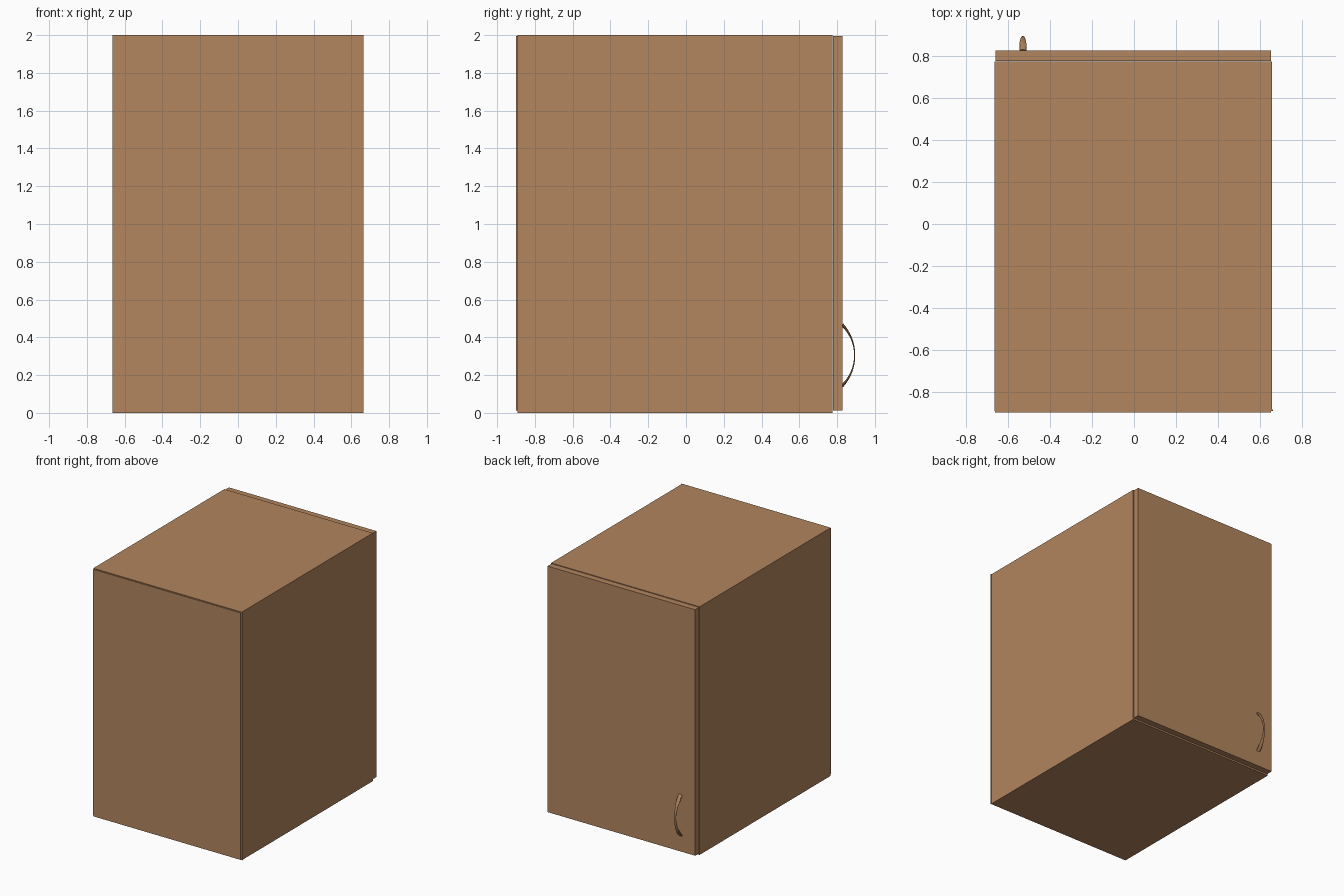
import bpy, bmesh, math

if "Cube" in bpy.data.objects:
    bpy.data.objects.remove(bpy.data.objects["Cube"])

wood = bpy.data.materials.new("warm wood")
wood.diffuse_color = (0.445, 0.235, 0.112, 1)
wood.use_nodes = True
wood.node_tree.nodes["Principled BSDF"].inputs["Base Color"].default_value = wood.diffuse_color


def finish(name, bm):
    bmesh.ops.recalc_face_normals(bm, faces=bm.faces[:])
    me = bpy.data.meshes.new(name)
    bm.to_mesh(me)
    bm.free()
    me.materials.append(wood)
    ob = bpy.data.objects.new(name, me)
    bpy.context.collection.objects.link(ob)
    return ob


def board(name, x, y, z):
    """Box spanning the given (min, max) ranges."""
    bm = bmesh.new()
    bmesh.ops.create_cube(bm, size=1)
    for v in bm.verts:
        v.co = [(lo + hi) / 2 + c * (hi - lo)
                for c, (lo, hi) in zip(v.co, (x, y, z))]
    return finish(name, bm)


T = 0.05                                  # board thickness
L, R = -0.665, 0.659                      # carcass width
B, F = -0.893, 0.776                      # carcass depth

# Carcass
board("left_side", (L, L + T), (B, F), (0, 2))
board("right_side", (R - T, R), (B, F), (0, 2))
board("bottom_board", (L + T, R - T), (B, F), (0, T))
board("top_board", (L + T, R - T), (B, F), (2 - T, 2))

# Thin back board with the narrow lip along its right edge
board("back_panel", (-0.662, 0.653), (-0.9, B), (0.012, 1.994))
board("back_lip", (R, 0.664), (B, B + 0.008), (0, 2))

# Door
board("door", (-0.661, 0.654), (F + 0.002, 0.828), (0.012, 1.995))

# Bow handle: elliptical sections, broad at the ends and slim in the middle
bm = bmesh.new()
N, S = 24, 12
cx, cz, y0 = -0.53, 0.305, 0.826
rings = []
for i in range(N + 1):
    t = -1 + 2 * i / N
    a = t * math.radians(88) / 2
    k = math.sin(math.radians(44))
    rise = (math.cos(a) - math.cos(math.radians(44))) / (1 - math.cos(math.radians(44)))
    y, z = y0 + 0.067 * rise, cz + 0.163 * math.sin(a) / k
    half_w = 0.006 + 0.011 * min(1, abs(t) * 1.4)
    half_t = 0.003 + 0.005 * t * t
    ring = []
    for j in range(S):
        p = 2 * math.pi * j / S
        d = half_t * math.sin(p)
        ring.append(bm.verts.new((cx + half_w * math.cos(p),
                                  y + d * math.cos(a), z + d * math.sin(a))))
    rings.append(ring)
for r0, r1 in zip(rings, rings[1:]):
    for j in range(S):
        n = (j + 1) % S
        bm.faces.new((r0[j], r0[n], r1[n], r1[j]))
bm.faces.new(rings[0])
bm.faces.new(rings[-1])
handle = finish("door_handle", bm)
bpy.context.view_layer.objects.active = handle
handle.select_set(True)
bpy.ops.object.shade_smooth_by_angle()
